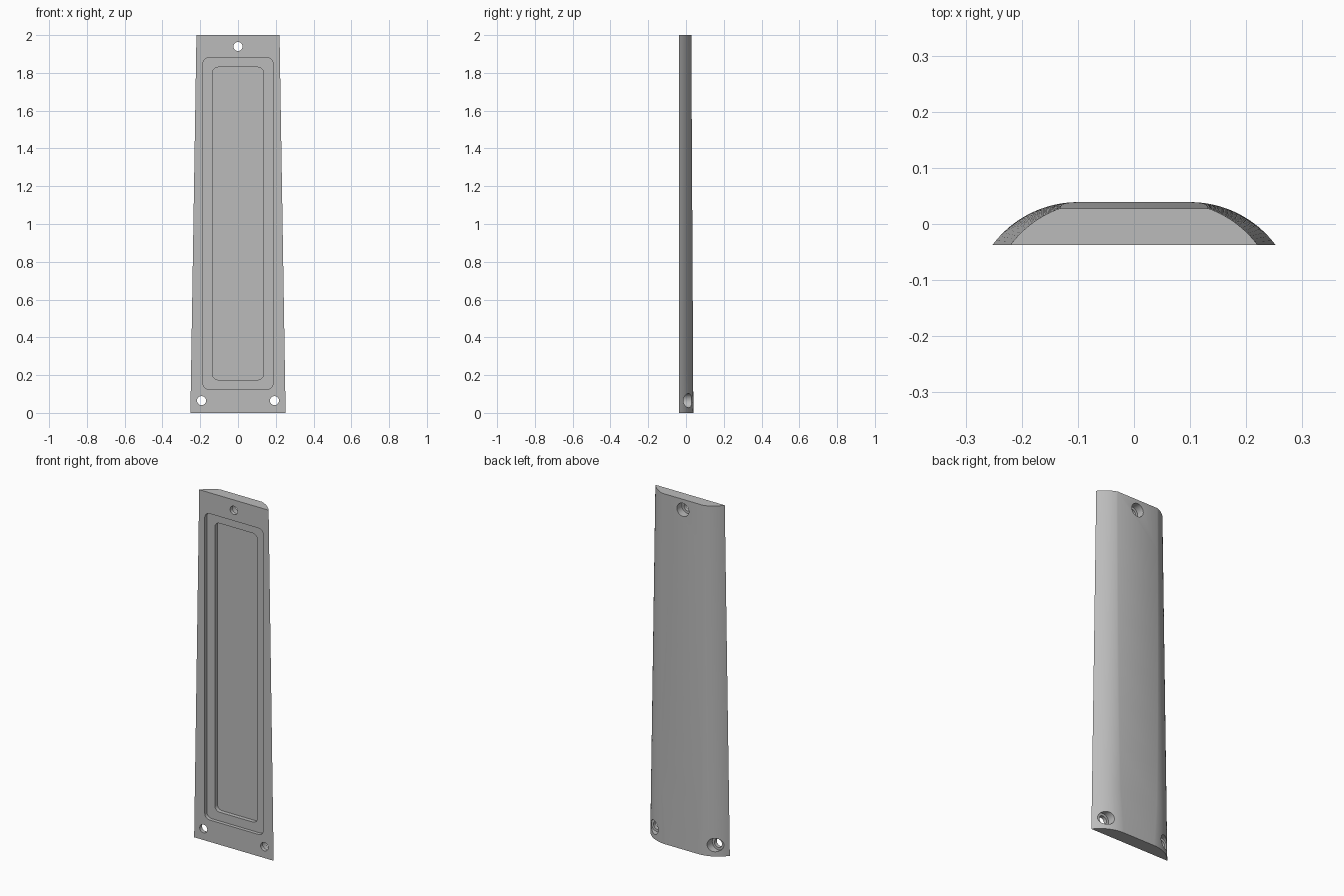
import bpy
import bmesh
import math

if "Cube" in bpy.data.objects:
    bpy.data.objects.remove(bpy.data.objects["Cube"], do_unlink=True)

HEIGHT, FRONT = 2.0, -0.037
RADIUS, ARC_Y = 0.19, -0.151

grey = bpy.data.materials.new("plain grey")
grey.use_nodes = True
colour = (0.5, 0.5, 0.5, 1)
grey.diffuse_color = colour
grey.node_tree.nodes["Principled BSDF"].inputs["Base Color"].default_value = colour


def loft(name, rings):
    """Skin closed rings of equal length and cap both ends."""
    bm = bmesh.new()
    loops = [[bm.verts.new(p) for p in ring] for ring in rings]
    n = len(loops[0])
    for a, b in zip(loops, loops[1:]):
        for i in range(n):
            j = (i + 1) % n
            bm.faces.new((a[i], a[j], b[j], b[i]))
    bm.faces.new(loops[0])
    bm.faces.new(loops[-1])
    bmesh.ops.recalc_face_normals(bm, faces=bm.faces)
    mesh = bpy.data.meshes.new(name)
    bm.to_mesh(mesh)
    bm.free()
    mesh.materials.append(grey)
    obj = bpy.data.objects.new(name, mesh)
    bpy.context.collection.objects.link(obj)
    return obj


def body_ring(t, steps=16):
    """Flat front, flat back and an arc down each side; t runs bottom to top."""
    centre, back = 0.10 - 0.032 * t, 0.039 - 0.011 * t
    start = math.asin((back - ARC_Y) / RADIUS if back - ARC_Y < RADIUS else 1)
    end = math.asin((FRONT - ARC_Y) / RADIUS)
    half = []
    for i in range(steps + 1):
        a = start + (end - start) * i / steps
        half.append((centre + RADIUS * math.cos(a), ARC_Y + RADIUS * math.sin(a)))
    ring = half + [(-x, y) for x, y in reversed(half)]
    return [(x, y, HEIGHT * t) for x, y in ring]


def rounded_rect(half_w, z0, z1, r, y, steps=8):
    ring = []
    corners = [(half_w - r, z1 - r), (r - half_w, z1 - r),
               (r - half_w, z0 + r), (half_w - r, z0 + r)]
    for k, (x, z) in enumerate(corners):
        for i in range(steps + 1):
            a = math.pi / 2 * (k + i / steps)
            ring.append((x + r * math.cos(a), y, z + r * math.sin(a)))
    return ring


def circle(x, z, r, y, n=32):
    return [(x + r * math.cos(math.tau * i / n), y, z + r * math.sin(math.tau * i / n))
            for i in range(n)]


def cut(target, cutter):
    cutter.hide_render = True
    mod = target.modifiers.new("cut", "BOOLEAN")
    mod.operation, mod.solver, mod.object = "DIFFERENCE", "EXACT", cutter
    bpy.context.view_layer.objects.active = target
    bpy.ops.object.modifier_apply(modifier=mod.name)
    bpy.data.objects.remove(cutter, do_unlink=True)


# Tapering cover
cover = loft("cover_panel", [body_ring(i / 8) for i in range(9)])

# Two stepped recesses in the front
for half_w, z0, z1, depth in ((0.185, 0.125, 1.88, 0.02), (0.135, 0.175, 1.83, 0.043)):
    cut(cover, loft("recess_cutter", [rounded_rect(half_w, z0, z1, 0.03, y)
                                      for y in (-0.1, FRONT + depth)]))

# Screw holes, counterbored from the back
for x, z in ((0, 1.94), (0.193, 0.065), (-0.193, 0.065)):
    cut(cover, loft("hole_cutter", [circle(x, z, 0.024, y) for y in (-0.1, 0.1)]))
    cut(cover, loft("counterbore_cutter", [circle(x, z, 0.038, y) for y in (-0.016, 0.1)]))

bpy.ops.object.select_all(action="DESELECT")
cover.select_set(True)
bpy.context.view_layer.objects.active = cover
bpy.ops.object.shade_smooth_by_angle(angle=math.radians(25))
